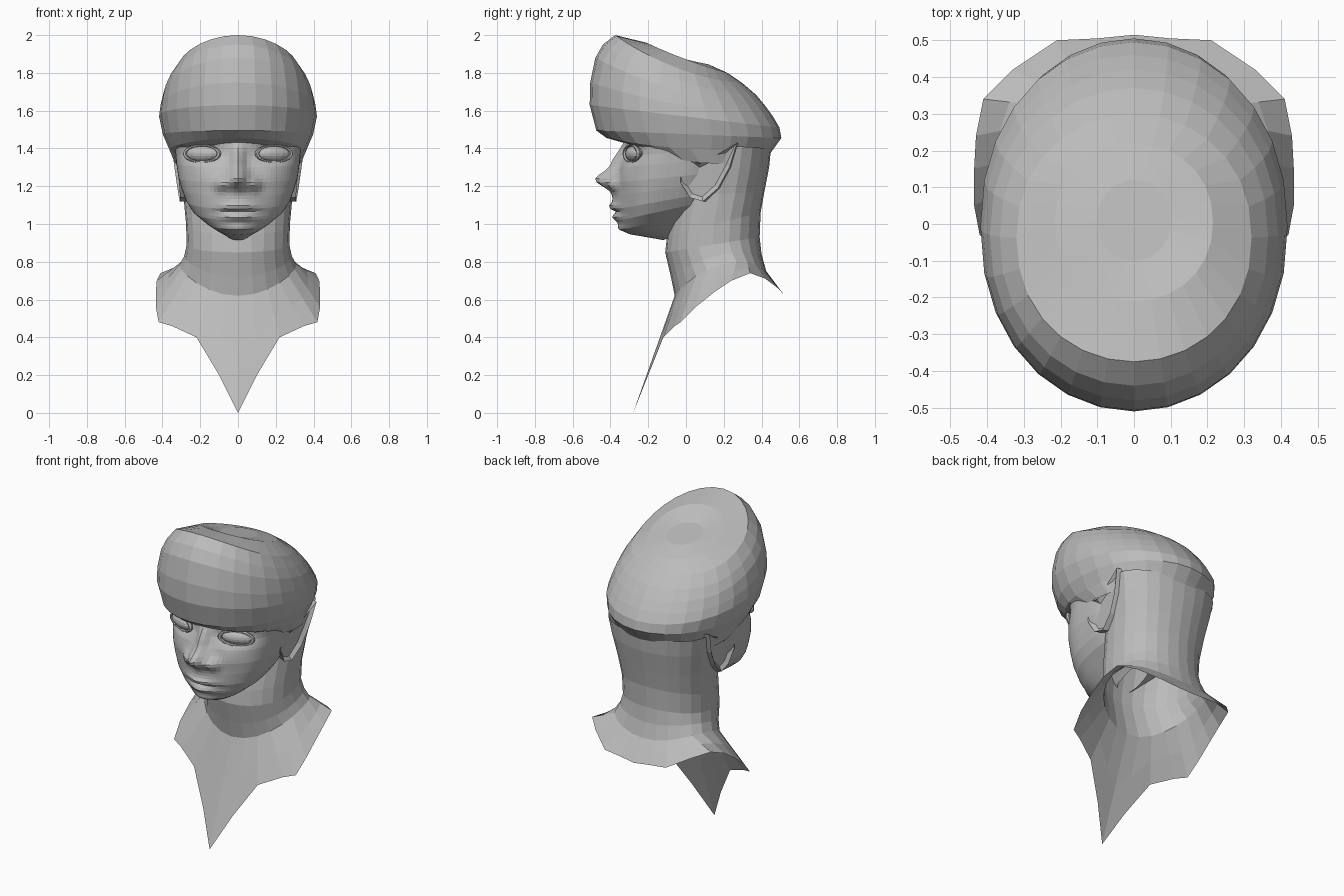
import bpy, bmesh
from math import sin, cos, pi, exp
from mathutils import Vector

cube = bpy.data.objects.get("Cube")
if cube:
    bpy.data.objects.remove(cube, do_unlink=True)

clay = bpy.data.materials.new("grey_clay")
clay.use_nodes = True
GREY = (0.5, 0.5, 0.5, 1)
clay.diffuse_color = GREY
clay.node_tree.nodes["Principled BSDF"].inputs["Base Color"].default_value = GREY


def finish(name, bm):
    bmesh.ops.recalc_face_normals(bm, faces=bm.faces[:])
    mesh = bpy.data.meshes.new(name)
    bm.to_mesh(mesh)
    bm.free()
    mesh.materials.append(clay)
    obj = bpy.data.objects.new(name, mesh)
    bpy.context.collection.objects.link(obj)
    return obj


def ring(spec, n, front_power=1.0, back_power=1.0):
    """Tilted oval: front y, front z, back y, back z, half width, side lift."""
    yf, zf, yb, zb, w = spec[:5]
    lift = spec[5] if len(spec) > 5 else 0
    pts = []
    for i in range(n):
        a = 2 * pi * i / n
        c = cos(a)
        c = c ** front_power if c > 0 else -abs(c) ** back_power
        t = (1 - c) / 2
        pts.append(Vector((w * sin(a), yf + (yb - yf) * t,
                           zf + (zb - zf) * t + lift * sin(a) ** 2)))
    return pts


def loft(name, rings, cap_end=False, hidden=None):
    """Skin the rings; faces whose centre is hidden inside are left out."""
    bm = bmesh.new()
    rows = [[bm.verts.new(p) for p in r] for r in rings]
    n = len(rows[0])
    for low, high in zip(rows, rows[1:]):
        for i in range(n):
            j = (i + 1) % n
            bm.faces.new((low[i], low[j], high[j], high[i]))
    if cap_end:
        bmesh.ops.poke(bm, faces=[bm.faces.new(rows[-1])])
    bmesh.ops.recalc_face_normals(bm, faces=bm.faces[:])
    if hidden:
        inside = [f for f in bm.faces if hidden(f.calc_center_median())]
        bmesh.ops.delete(bm, geom=inside, context="FACES")
    return finish(name, bm)


# Cranium: heavy forehead, temples running into the face, tilted domed crown
cranium = [
    (-.28, 1.42, .43, 1.35, .335, -.06), (-.42, 1.455, .465, 1.40, .365, -.03),
    (-.475, 1.495, .505, 1.455, .398), (-.51, 1.63, .495, 1.51, .418),
    (-.507, 1.75, .46, 1.57, .41, -.03), (-.48, 1.88, .42, 1.625, .392, -.05),
    (-.44, 1.95, .37, 1.685, .365, -.06), (-.375, 2.0, .30, 1.745, .32, -.05),
    (-.21, 1.96, .22, 1.80, .215, -.01), (-.10, 1.89, .12, 1.845, .10),
]
loft("cranium", [ring(s, 28, .92, .92) for s in cranium], cap_end=True)

# Neck flowing into an open collar with a pointed front
SIDES = 24
neck = [
    (-.02, 1.43, .45, 1.40, .335), (-.04, 1.30, .44, 1.30, .315),
    (-.06, 1.15, .415, 1.17, .29), (-.10, .94, .395, 1.06, .275),
    (-.11, .85, .39, .93, .272), (-.08, .72, .40, .84, .285, .05),
    (-.06, .62, .425, .75, .31, .10),
]
neck_rings = [ring(s, SIDES, .9, .78) for s in neck]
half_edge = [
    (0, -.28, 0), (.10, -.20, .20), (.22, -.12, .40), (.35, -.06, .46),
    (.42, -.03, .48), (.435, .05, .56), (.435, .15, .64), (.43, .24, .70),
    (.41, .34, .74), (.33, .42, .71), (.21, .50, .65), (.10, .505, .64),
    (0, .515, .63),
]
edge = [Vector(p) for p in half_edge]
edge += [Vector((-p[0], p[1], p[2])) for p in half_edge[-2:0:-1]]
middle = [a.lerp(b, .5) for a, b in zip(neck_rings[-1], edge)]
loft("neck_and_collar", neck_rings + [middle, edge],
     hidden=lambda c: c.z > 1.1 and c.y < .02)


# Face: smooth rings pushed in and out to form the features
def blob(x, z, x0, sx, z0, sz):
    return exp(-((x - x0) / sx) ** 2 - ((z - z0) / sz) ** 2)


# amount (negative is forward), x, x spread, z, z spread
features = [
    (-.05, 0, .035, 1.34, .07),      # nose bridge
    (-.115, 0, .055, 1.235, .052),   # nose tip
    (-.045, .085, .035, 1.21, .035), # nostril wings
    (.045, .18, .09, 1.385, .045),   # eye sockets
    (-.01, .17, .07, 1.25, .06),     # cheeks
    (-.03, 0, .12, 1.11, .08),       # muzzle
    (-.025, 0, .09, 1.09, .02),      # upper lip
    (-.03, 0, .085, 1.035, .022),    # lower lip
    (.015, 0, .10, 1.063, .01),      # mouth line
    (-.02, 0, .07, .98, .03),        # chin
]
face = [
    (-.32, 1.45, .25, 1.45, .345),
    (-.33, 1.36, .25, 1.40, .332), (-.35, 1.30, .25, 1.35, .327),
    (-.36, 1.22, .24, 1.28, .316), (-.36, 1.15, .22, 1.23, .298),
    (-.355, 1.08, .20, 1.18, .275), (-.345, 1.02, .20, 1.14, .24),
    (-.335, .97, .20, 1.10, .18), (-.29, .945, .15, 1.05, .13),
    (-.12, .915, .10, 1.0, .06),
]
STEPS = 4
specs = []
for a, b in zip(face, face[1:]):
    for k in range(STEPS):
        specs.append([u + (v - u) * k / STEPS for u, v in zip(a, b)])
specs.append(face[-1])
face_rings = []
for s in specs:
    row = ring(s, 88, .68, .75)
    for i, p in enumerate(row):
        front = max(0, cos(2 * pi * i / len(row)))
        p.y += front * sum(f[0] * blob(abs(p.x), p.z, *f[1:]) for f in features)
    face_rings.append(row)
loft("face", face_rings, hidden=lambda c: c.y > .15)

# Ears: thick outlines with a hollow centre
ear_outline = [(-.02, 1.35), (-.03, 1.22), (.02, 1.14), (.09, 1.12),
               (.17, 1.19), (.23, 1.30), (.27, 1.43), (.17, 1.37), (.07, 1.32)]
for side, label in ((1, "left"), (-1, "right")):
    bm = bmesh.new()
    outer = [bm.verts.new((side * (.303 + .11 * (z - 1.12) + .06 * y), y, z))
             for y, z in ear_outline]
    inner = [bm.verts.new((side * .265, y + .02, z)) for y, z in ear_outline]
    count = len(outer)
    for i in range(count):
        j = (i + 1) % count
        bm.faces.new((outer[i], outer[j], inner[j], inner[i]))
    front_face = bm.faces.new(outer)
    bmesh.ops.recalc_face_normals(bm, faces=bm.faces[:])
    bmesh.ops.inset_individual(bm, faces=[front_face], thickness=.022, depth=-.02)
    finish(label + "_ear", bm)

    # Eyes: flattened balls framed by rolled lids
    centre = (side * .19, -.272, 1.372)
    bpy.ops.mesh.primitive_uv_sphere_add(segments=16, ring_count=10, radius=1,
                                         location=centre)
    eye = bpy.context.object
    eye.name = label + "_eye"
    eye.scale = (.095, .04, .042)
    bpy.ops.mesh.primitive_torus_add(major_segments=20, minor_segments=6,
                                     major_radius=.097, minor_radius=.012,
                                     location=(centre[0], -.288, centre[2]),
                                     rotation=(pi / 2, 0, 0))
    lids = bpy.context.object
    lids.name = label + "_eyelids"
    lids.scale = (1, .46, 1)
    for part in (eye, lids):
        part.rotation_euler.z = side * .38
        part.data.materials.append(clay)
